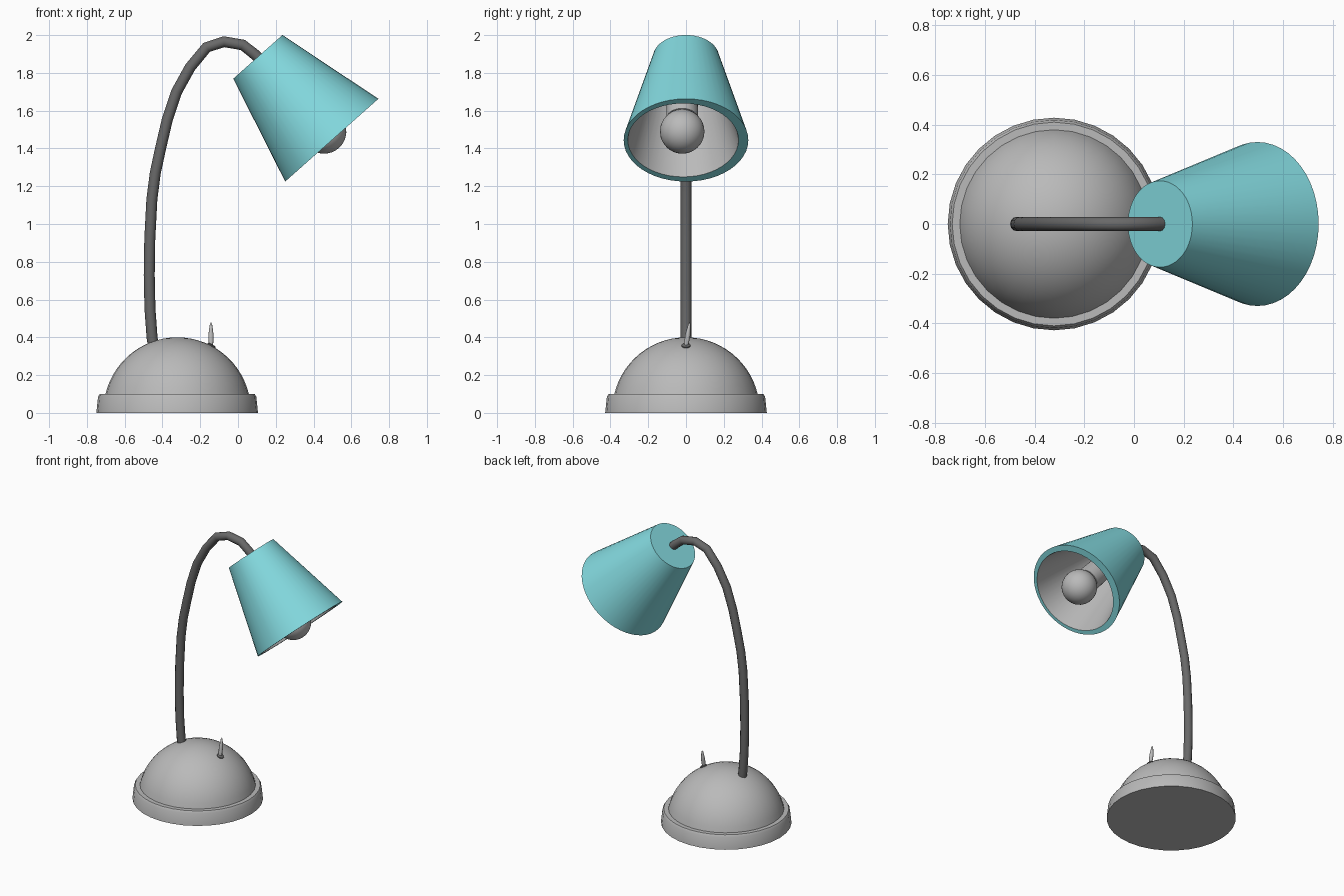
import bpy, bmesh, math
from mathutils import Vector, Matrix

if "Cube" in bpy.data.objects:
    bpy.data.objects.remove(bpy.data.objects["Cube"])


def material(name, rgb):
    m = bpy.data.materials.new(name)
    m.diffuse_color = (*rgb, 1)
    m.use_nodes = True
    m.node_tree.nodes["Principled BSDF"].inputs["Base Color"].default_value = m.diffuse_color
    return m


GREY = material("light grey", (0.49, 0.49, 0.49))
DARK = material("dark grey", (0.14, 0.14, 0.14))
TEAL = material("turquoise", (0.23, 0.70, 0.74))


def finish(bm, name, mats, angle=35):
    bmesh.ops.recalc_face_normals(bm, faces=bm.faces)
    me = bpy.data.meshes.new(name)
    bm.to_mesh(me)
    bm.free()
    for m in mats:
        me.materials.append(m)
    me.shade_smooth()
    me.set_sharp_from_angle(angle=math.radians(angle))
    ob = bpy.data.objects.new(name, me)
    bpy.context.collection.objects.link(ob)
    return ob


def skin(bm, rings, mat_of=lambda i: 0):
    """Join rings of vertices; a ring of one vertex is a tip."""
    for i, (a, b) in enumerate(zip(rings, rings[1:])):
        n = max(len(a), len(b))
        for j in range(n):
            k = (j + 1) % n
            if len(a) == 1:
                vs = (a[0], b[j], b[k])
            elif len(b) == 1:
                vs = (a[j], b[0], a[k])
            else:
                vs = (a[j], b[j], b[k], a[k])
            bm.faces.new(vs).material_index = mat_of(i)


def lathe(name, profile, mats, matrix, sides=32, mat_of=lambda i: 0):
    """Profile points are (radius, height, optional y shift)."""
    bm = bmesh.new()
    rings = []
    for p in profile:
        r, z, off = (*p, 0)[:3]
        n = sides if r > 0 else 1
        rings.append([bm.verts.new(matrix @ Vector((
            r * math.cos(math.tau * j / n), r * math.sin(math.tau * j / n) + off, z)))
            for j in range(n)])
    skin(bm, rings, mat_of)
    return finish(bm, name, mats)


def tube(name, path, radius, mat, sides=12):
    """Sweep a circle along a path in the xz plane."""
    bm = bmesh.new()
    pts = [Vector((x, 0, z)) for x, z in path]
    rings = []
    for i, p in enumerate(pts):
        t = (pts[min(i + 1, len(pts) - 1)] - pts[max(i - 1, 0)]).normalized()
        side = Vector((t.z, 0, -t.x))
        rings.append([bm.verts.new(p + radius * (
            side * math.cos(math.tau * j / sides)
            + Vector((0, 1, 0)) * math.sin(math.tau * j / sides))) for j in range(sides)])
    skin(bm, rings)
    bm.faces.new(rings[0])
    bm.faces.new(rings[-1])
    return finish(bm, name, [mat], 50)


def frame(origin, direction):
    """Matrix whose z runs along a direction, with y kept level."""
    z = Vector(direction).normalized()
    x = Vector((0, 1, 0)).cross(z).normalized()
    y = z.cross(x)
    m = Matrix((x, y, z)).transposed().to_4x4()
    m.translation = origin
    return m


# Base: stepped foot and dome
base_at = Matrix.Translation((-0.322, 0, 0))
a0 = math.asin(0.09 / 0.39)
dome = [(0.39 * math.cos(a), 0.01 + 0.39 * math.sin(a))
        for a in (a0 + (math.pi / 2 - a0) * i / 14 for i in range(14))]
lathe("base", [(0, 0), (0.428, 0), (0.419, 0.085), (0.41, 0.1)] + dome + [(0, 0.4)],
      [GREY], base_at)

# Curved neck
tube("neck", [(-0.44, 0.3), (-0.455, 0.4), (-0.466, 0.55), (-0.47, 0.73), (-0.467, 0.92),
              (-0.456, 1.13), (-0.438, 1.27), (-0.41, 1.4), (-0.375, 1.55), (-0.325, 1.7),
              (-0.253, 1.83), (-0.166, 1.935), (-0.075, 1.965), (0.025, 1.948),
              (0.09, 1.897), (0.125, 1.863)], 0.029, DARK)

# Tilted shade, with a grey lining
top, axis = Vector((0.105, 0, 1.885)), Vector((0.664, 0, -0.748))
lathe("shade", [(0, 0), (0.174, 0), (0.33, 0.59), (0.293, 0.59, -0.015),
                (0.145, 0.035, -0.015), (0, 0.035, -0.015)],
      [TEAL, GREY], frame(top, axis), 48, lambda i: 1 if i > 2 else 0)

# Bulb and its socket
bulb_at = frame(top + Vector((0, -0.02, 0)), axis)
lathe("bulb_socket", [(0, 0.03), (0.075, 0.03), (0.085, 0.44), (0, 0.46)], [GREY], bulb_at)
lathe("bulb", [(0, 0.41)] + [(0.118 * math.sin(math.pi * i / 16),
                             0.528 - 0.118 * math.cos(math.pi * i / 16))
                            for i in range(1, 16)] + [(0, 0.646)], [GREY], bulb_at)

# Switch: collar on the dome and a thin lever
spot = Vector((-0.143, 0, 0.352))
lathe("switch_collar", [(0, -0.02), (0.024, -0.02), (0.024, 0.008), (0.018, 0.012), (0, 0.012)],
      [DARK], frame(spot, spot - Vector((-0.322, 0, 0.01))), 16)
lathe("switch_lever", [(0, 0), (0.011, 0), (0.014, 0.06), (0.006, 0.12), (0, 0.13)],
      [GREY], frame(spot, Vector((0, 0.02, 0.13))), 12)
